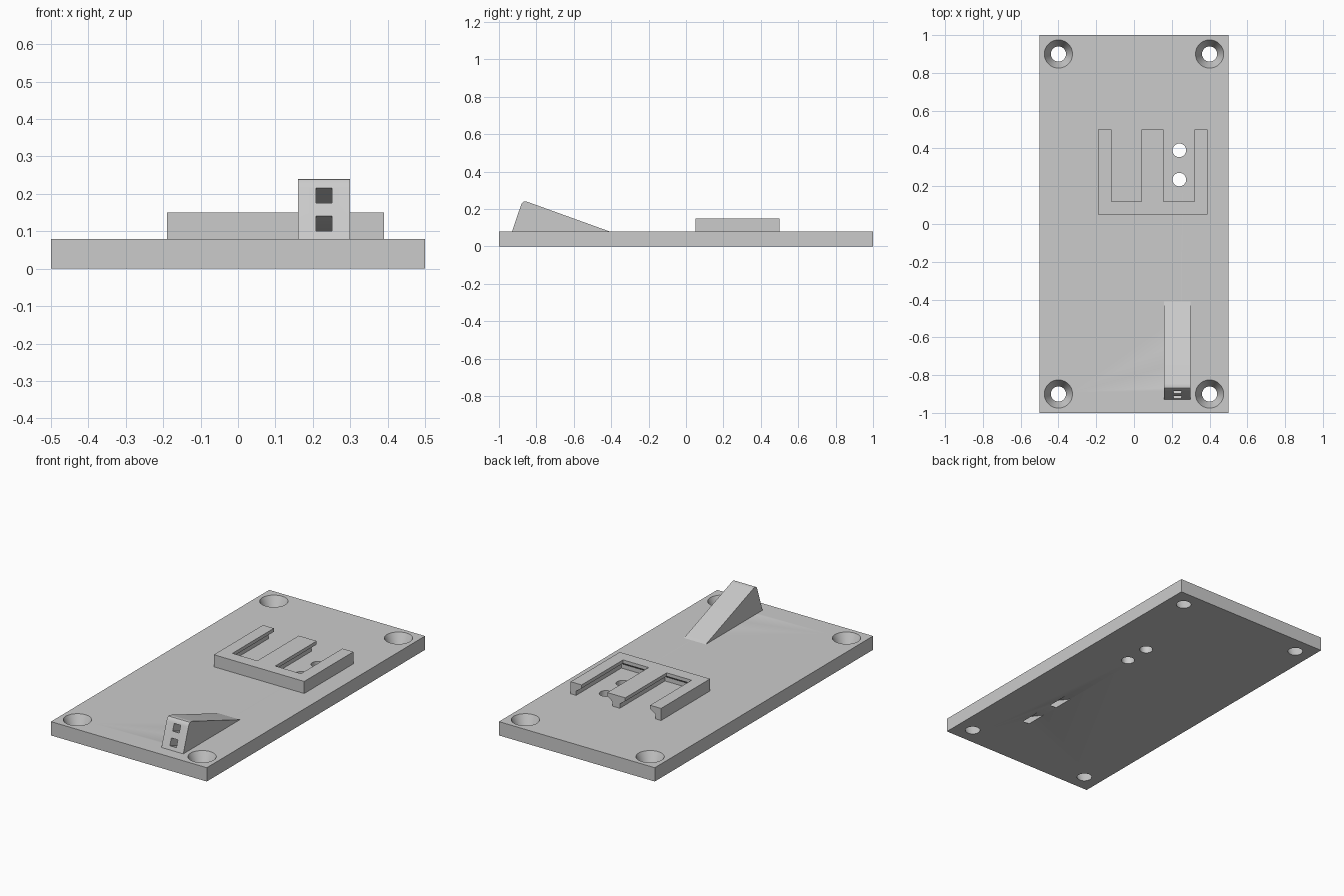
import bpy, bmesh
from mathutils import Matrix, Vector
from math import radians

cube = bpy.data.objects.get("Cube")
if cube:
    bpy.data.objects.remove(cube, do_unlink=True)

grey = bpy.data.materials.new("plain_grey")
grey.use_nodes = True
colour = (0.6, 0.6, 0.6, 1)
grey.diffuse_color = colour
grey.node_tree.nodes["Principled BSDF"].inputs["Base Color"].default_value = colour


def finish(name, bm):
    bmesh.ops.recalc_face_normals(bm, faces=bm.faces)
    mesh = bpy.data.meshes.new(name)
    bm.to_mesh(mesh)
    bm.free()
    mesh.materials.append(grey)
    ob = bpy.data.objects.new(name, mesh)
    bpy.context.collection.objects.link(ob)
    return ob


def loft(name, rings):
    """Skin a closed solid through matching rings of points."""
    bm = bmesh.new()
    loops = [[bm.verts.new(p) for p in ring] for ring in rings]
    for a, b in zip(loops, loops[1:]):
        for i in range(len(a)):
            j = (i + 1) % len(a)
            bm.faces.new((a[i], a[j], b[j], b[i]))
    bm.faces.new(loops[0])
    bm.faces.new(loops[-1])
    return finish(name, bm)


def rect(x0, x1, y0, y1, z):
    return [(x0, y0, z), (x1, y0, z), (x1, y1, z), (x0, y1, z)]


def box(name, x0, x1, y0, y1, z0, z1):
    return loft(name, [rect(x0, x1, y0, y1, z) for z in (z0, z1)])


def cone(name, x, y, z0, z1, r0, r1):
    bm = bmesh.new()
    bmesh.ops.create_cone(bm, cap_ends=True, segments=48, radius1=r0, radius2=r1,
                          depth=z1 - z0, matrix=Matrix.Translation((x, y, (z0 + z1) / 2)))
    return finish(name, bm)


def cut(target, cutters):
    for c in cutters:
        c.hide_render = True
        m = target.modifiers.new("cut", 'BOOLEAN')
        m.operation, m.solver, m.object = 'DIFFERENCE', 'EXACT', c
    # Bake the cuts into the mesh, then drop the cutters
    bpy.context.view_layer.update()
    baked = bpy.data.meshes.new_from_object(
        target.evaluated_get(bpy.context.evaluated_depsgraph_get()))
    target.modifiers.clear()
    target.data = baked
    for c in cutters:
        bpy.data.objects.remove(c, do_unlink=True)
    bpy.ops.object.select_all(action='DESELECT')
    target.select_set(True)
    bpy.context.view_layer.objects.active = target
    bpy.ops.object.shade_smooth_by_angle(angle=radians(25))


TOP = 0.08


def channels():
    """Two square channels running down and back through ramp and plate."""
    out = []
    for y, z in ((-0.915, 0.12), (-0.89, 0.195)):
        d = Vector((0, 0.94, -0.342))
        n = Vector((0, 0.342, 0.94))
        centre = Vector((0.23, y, z))
        rings = []
        for t in (-0.1, 0.9):
            rings.append([centre + d * t + n * (0.021 * b) + Vector((0.021 * a, 0, 0))
                          for a, b in ((-1, -1), (1, -1), (1, 1), (-1, 1))])
        out.append(loft("channel_cutter", rings))
    return out


# Base plate with countersunk corner holes, two pin holes and channel exits
plate = box("base_plate", -0.5, 0.5, -1, 1, 0, TOP)
holes = []
for x in (-0.4, 0.4):
    for y in (-0.9, 0.9):
        holes.append(cone("countersink_cutter", x, y, 0, TOP + 0.01, 0.04, 0.079))
        holes.append(cone("screw_cutter", x, y, -0.05, 0.05, 0.04, 0.04))
for y in (0.235, 0.39):
    holes.append(cone("pin_cutter", 0.24, y, -0.05, 0.15, 0.036, 0.036))
cut(plate, holes + channels())

# Three-armed bracket whose slots widen below the lip
bracket = box("slot_bracket", -0.19, 0.39, 0.05, 0.5, TOP, 0.15)
slots = []
for x0, x1 in ((-0.12, 0.04), (0.155, 0.32)):
    levels = ((0.05, 0.035), (0.105, 0.035), (0.13, 0), (0.2, 0))
    slots.append(loft("slot_cutter", [rect(x0 - o, x1 + o, 0.12 - o, 0.6, z)
                                      for z, o in levels]))
cut(bracket, slots)

# Ramp with a rounded crest
side = [(-0.93, TOP), (-0.883, 0.218), (-0.877, 0.231), (-0.868, 0.239),
        (-0.857, 0.24), (-0.845, 0.237), (-0.41, TOP)]
ramp = loft("ramp", [[(x, y, z) for y, z in side] for x in (0.16, 0.3)])
cut(ramp, channels())
